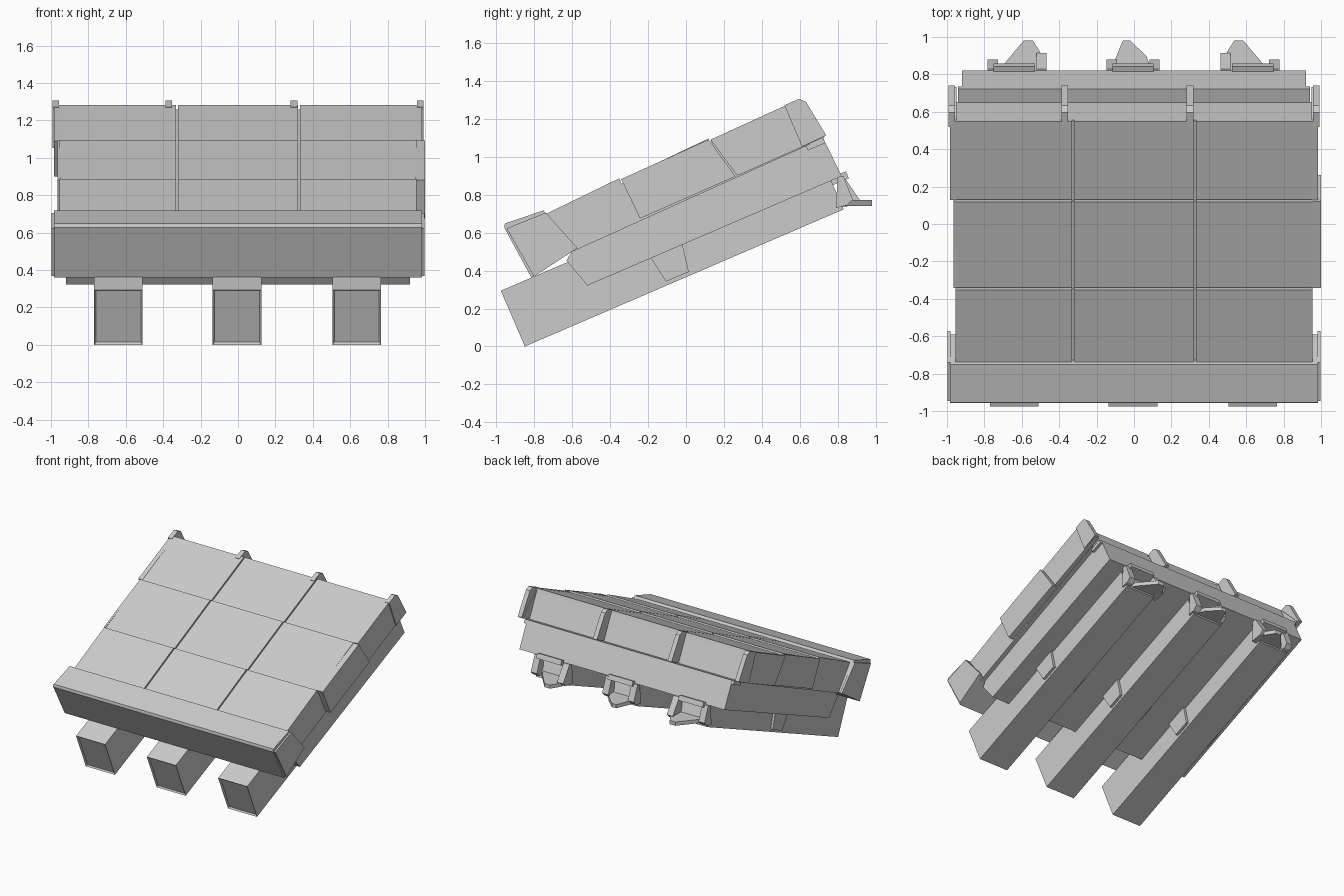
import bpy, bmesh, math

if "Cube" in bpy.data.objects:
    bpy.data.objects.remove(bpy.data.objects["Cube"])

# Slope frame: u runs up the slope, v is normal to it; origin is the low front edge
A = math.radians(23.27)
C, S = math.cos(A), math.sin(A)


def tilt(u, v):
    return (-0.85 + u * C - v * S, u * S + v * C)


def mesh_object(name, verts, faces):
    me = bpy.data.meshes.new(name)
    me.from_pydata(verts, [], faces)
    bm = bmesh.new()
    bm.from_mesh(me)
    bmesh.ops.recalc_face_normals(bm, faces=bm.faces)
    bm.to_mesh(me)
    bm.free()
    ob = bpy.data.objects.new(name, me)
    bpy.context.collection.objects.link(ob)
    return ob


def prism(name, x0, x1, profile, sloped=True):
    """Extrude a side profile along x; the profile is (u, v) or world (y, z)."""
    pts = [tilt(*p) if sloped else p for p in profile]
    n = len(pts)
    verts = [(x, y, z) for x in (x0, x1) for y, z in pts]
    faces = [tuple(range(n)), tuple(range(n, 2 * n))]
    faces += [(i, (i + 1) % n, n + (i + 1) % n, n + i) for i in range(n)]
    return mesh_object(name, verts, faces)


def slab(name, x0, x1, u0, u1, v0, v1):
    return prism(name, x0, x1, [(u0, v0), (u1, v0), (u1, v1), (u0, v1)])


def plate(name, outline, z0, z1):
    n = len(outline)
    verts = [(x, y, z) for z in (z0, z1) for x, y in outline]
    faces = [tuple(range(n)), tuple(range(n, 2 * n))]
    faces += [(i, (i + 1) % n, n + (i + 1) % n, n + i) for i in range(n)]
    return mesh_object(name, verts, faces)


# Lower and upper deck bodies
prism("lower_deck", -0.92, 0.92,
      [(0.43, 0.165), (1.89, 0.165), (1.88, 0.385), (0.46, 0.385), (0.38, 0.33)])
prism("upper_deck", -0.955, 0.955,
      [(0.40, 0.36), (1.80, 0.385), (1.79, 0.60), (0.36, 0.58)])
slab("back_ledge", -0.94, 0.94, 1.78, 1.88, 0.36, 0.39)

# Three by three deck tiles, each row rising slightly to its upper edge
rows = [(0.372, 0.808, 0.598, 0.618), (0.816, 1.322, 0.606, 0.625),
        (1.330, 1.79, 0.612, 0.625)]
cols = [(-0.955, -0.331), (-0.321, 0.321), (0.331, 0.955)]
for r, (u0, u1, va, vb) in enumerate(rows):
    for c, (x0, x1) in enumerate(cols):
        prism(f"deck_tile_{r}_{c}", x0, x1,
              [(u0, 0.57), (u1, 0.57), (u1, vb), (u0, va)])

# Side cladding panels on the upper deck
upper_side = [(1.385, 0.385), (1.89, 0.39), (1.79, 0.625), (1.33, 0.615)]
middle_side = [(0.825, 0.38), (1.375, 0.385), (1.322, 0.62), (0.815, 0.61)]
prism("side_panel_upper_left", -0.985, -0.95, upper_side)
prism("side_panel_upper_right", 0.95, 0.985, upper_side)
prism("side_panel_middle_right", 0.95, 1.0, middle_side)
prism("side_panel_middle_left", -0.965, -0.95, middle_side)

# Front crossbeam with end plates
prism("front_crossbeam", -0.985, 0.985,
      [(0.175, 0.318), (0.44, 0.367), (0.374, 0.62), (0.16, 0.638), (0.148, 0.618)])
for s in (-1, 1):
    prism("crossbeam_end_plate", s * 0.98, s * 0.998,
          [(0.19, 0.32), (0.46, 0.367), (0.38, 0.605), (0.158, 0.61)])

# Ribs on the upper back face
for x in (-0.975, -0.37, 0.30, 0.975):
    prism("back_rib", x - 0.018, x + 0.018,
          [(1.76, 0.39), (1.90, 0.395), (1.872, 0.60), (1.845, 0.628), (1.76, 0.628)])

# Three support beams with recessed front ends
for i, x in enumerate((-0.64, -0.005, 0.635)):
    w = 0.13
    beam = prism(f"support_beam_{i}", x - w, x + w,
                 [(0, 0), (1.83, 0), (1.83, 0.32), (0, 0.32)])
    bm = bmesh.new()
    bm.from_mesh(beam.data)
    bm.normal_update()
    end = min(bm.faces, key=lambda f: f.calc_center_median().y)
    bmesh.ops.inset_region(bm, faces=[end], thickness=0.014, depth=0)
    bmesh.ops.translate(bm, verts=list(end.verts), vec=(0, 0.012 * C, 0.012 * S))
    bm.to_mesh(beam.data)
    bm.free()

    # Clips on the beam flanks
    for s in (-1, 1):
        prism("beam_clip", x + s * (w - 0.02), x + s * (w + 0.02),
              [(0.82, 0.02), (0.95, 0.02), (0.98, 0.19), (0.79, 0.19)])
    slab("beam_band", x - 0.11, x + 0.11, 1.82, 1.92, 0.14, 0.18)

    # Back bracket: leaning prongs and a tapered foot
    side = 0 if i == 1 else (1 if i == 0 else -1)
    for s in (-1, 1):
        tall = side == 0 or s == side
        reach = 0.915 if side and tall else 0.88
        k = x + s * (0.145 if side and tall else 0.115)
        prism("bracket_prong", k - 0.027, k + 0.027,
              [(0.79, 0.73), (0.80, 0.89), (0.83, 0.90),
               (reach, 0.775), (reach - 0.03, 0.745)], sloped=False)
    m = side if side else 1
    plate("bracket_foot",
          [(x - m * 0.08, 0.80), (x - m * 0.06, 0.85), (x + m * 0.05, 0.98),
           (x + m * 0.10, 0.98), (x + m * 0.15, 0.90), (x + m * 0.12, 0.80)]
          if side else
          [(x - 0.11, 0.80), (x - 0.10, 0.87), (x - 0.055, 0.98),
           (x - 0.015, 0.98), (x + 0.07, 0.90), (x + 0.11, 0.80)], 0.742, 0.772)
